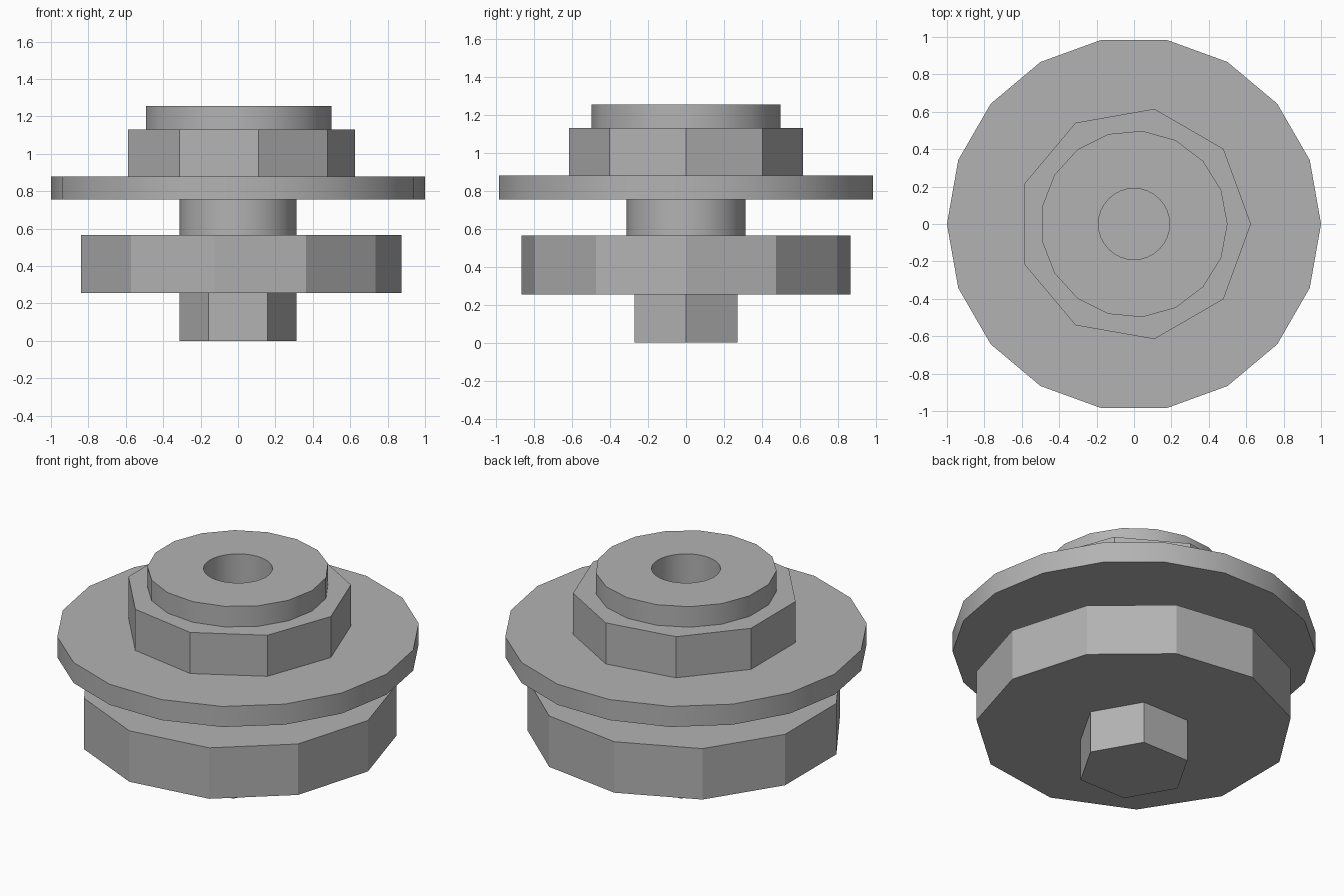
import bpy
import math

default = bpy.data.objects.get("Cube")
if default:
    bpy.data.objects.remove(default, do_unlink=True)

steel = bpy.data.materials.new("plain grey")
GREY = (0.45, 0.45, 0.45, 1)
steel.diffuse_color = GREY
steel.use_nodes = True
steel.node_tree.nodes["Principled BSDF"].inputs["Base Color"].default_value = GREY


def prism(name, sides, radius, bottom, top):
    """Upright prism with its first corner on +x."""
    bpy.ops.mesh.primitive_cylinder_add(
        vertices=sides, radius=radius, depth=top - bottom,
        location=(0, 0, (bottom + top) / 2))
    part = bpy.context.object
    part.name = name
    part.rotation_euler.z = -math.pi / 2
    bpy.ops.object.transform_apply(location=True, rotation=True, scale=True)
    part.data.materials.append(steel)
    return part


# Blind bore cutter, entering from the top
bore = prism("bore_cutter", 32, 0.19, 0.63, 1.4)
bore.hide_render = True
bore.hide_set(True)

# Stacked parts: name, sides, radius, bottom, top, bored, smooth
PARTS = [
    ("hex_foot", 6, 0.313, 0.0, 0.255, False, False),
    ("lower_disc", 11, 0.875, 0.255, 0.565, False, False),
    ("neck", 20, 0.313, 0.565, 0.755, True, True),
    ("flange", 18, 1.0, 0.755, 0.88, True, True),
    ("upper_nut", 9, 0.625, 0.88, 1.13, True, False),
    ("top_cap", 17, 0.5, 1.13, 1.255, True, True),
]

for name, sides, radius, bottom, top, bored, smooth in PARTS:
    part = prism(name, sides, radius, bottom, top)
    if bored:
        cut = part.modifiers.new("bore", 'BOOLEAN')
        cut.operation = 'DIFFERENCE'
        cut.solver = 'EXACT'
        cut.object = bore
        bpy.ops.object.modifier_apply(modifier=cut.name)
    if smooth or bored:
        bpy.ops.object.shade_smooth_by_angle(angle=math.radians(30))

bpy.data.objects.remove(bore, do_unlink=True)
